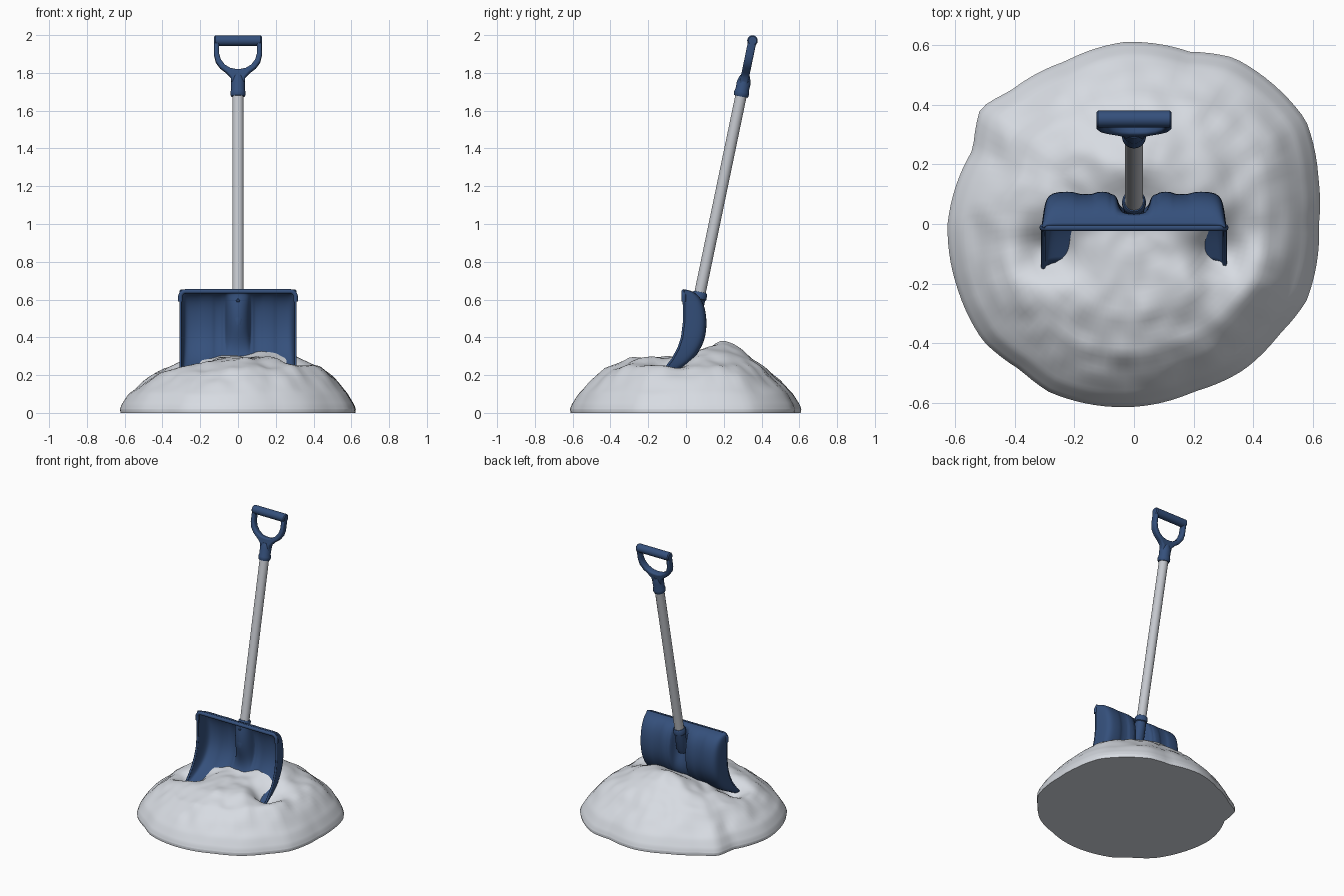
import bpy, bmesh, math
from mathutils import Matrix, Vector, noise

old = bpy.data.objects.get("Cube")
if old:
    bpy.data.objects.remove(old, do_unlink=True)


def material(name, rgb):
    m = bpy.data.materials.new(name)
    m.use_nodes = True
    m.diffuse_color = (*rgb, 1)
    m.node_tree.nodes["Principled BSDF"].inputs["Base Color"].default_value = (*rgb, 1)
    return m


BLUE = material("navy blue plastic", (0.035, 0.08, 0.2))
METAL = material("light grey metal", (0.56, 0.58, 0.62))
SNOW = material("snow white", (0.68, 0.71, 0.76))

# Shaft frame: local z runs up the leaning shaft
SLOPE, BASE_Y = 0.208, -0.058
LEAN = math.atan(SLOPE)
FRAME = Matrix.Translation((0, BASE_Y, 0)) @ Matrix.Rotation(-LEAN, 4, "X")


def along(z):
    return z / math.cos(LEAN)


def finish(obj, mat, angle=40):
    obj.data.materials.append(mat)
    bpy.ops.object.select_all(action="DESELECT")
    obj.select_set(True)
    bpy.context.view_layer.objects.active = obj
    if obj.type == "CURVE":
        bpy.ops.object.convert(target="MESH")
    bpy.ops.object.shade_smooth_by_angle(angle=math.radians(angle))
    return bpy.context.view_layer.objects.active


def add(name, data):
    obj = bpy.data.objects.new(name, data)
    bpy.context.collection.objects.link(obj)
    return obj


def mesh_object(name, bm):
    bmesh.ops.recalc_face_normals(bm, faces=bm.faces)
    me = bpy.data.meshes.new(name)
    bm.to_mesh(me)
    bm.free()
    return add(name, me)


def skin(bm, rows, closed=False):
    """Join equal rows of vertices with quads."""
    for a, b in zip(rows, rows[1:]):
        n = len(a)
        for i in range(n if closed else n - 1):
            j = (i + 1) % n
            bm.faces.new((a[i], a[j], b[j], b[i]))


def lathe(name, profile, mat, matrix, sides=28):
    """Turn (radius, height) points about local z and cap both ends."""
    bm = bmesh.new()
    rows = [[bm.verts.new((r * math.cos(k * math.tau / sides), r * math.sin(k * math.tau / sides), h))
             for k in range(sides)] for r, h in profile]
    skin(bm, rows, True)
    bm.faces.new(rows[0])
    bm.faces.new(rows[-1])
    obj = mesh_object(name, bm)
    obj.matrix_world = matrix
    return finish(obj, mat)


def smooth(a, b, v):
    t = min(1, max(0, (v - a) / (b - a)))
    return t * t * (3 - 2 * t)


# Shaft, upper collar and lower socket
lathe("shaft", [(0.03, along(0.5)), (0.03, along(1.72))], METAL, FRAME)
lathe("grip_collar", [(0.036, along(1.675)), (0.04, along(1.685)), (0.04, along(1.70)),
                      (0.036, along(1.71)), (0.037, along(1.75)), (0.026, along(1.785))], BLUE, FRAME)
lathe("blade_socket", [(0.025, along(0.46)), (0.035, along(0.49)), (0.035, along(0.6)),
                       (0.04, along(0.605)), (0.04, along(0.632)), (0.034, along(0.64))], BLUE, FRAME)

# Grip bar
BAR = FRAME @ Matrix.Translation((0, 0, along(1.971))) @ Matrix.Rotation(math.pi / 2, 4, "Y")
lathe("grip_bar", [(0.022, -0.126), (0.028, -0.12), (0.028, 0.12), (0.022, 0.126)], BLUE, BAR)

# Grip loop: outer outline with a D-shaped hole
outer = [(0.126, 1.975), (0.126, 1.89), (0.117, 1.855), (0.095, 1.825), (0.06, 1.798), (0.038, 1.775), (0.034, 1.74)]
inner = [(0.101, 1.955), (0.1, 1.9), (0.091, 1.87), (0.07, 1.842), (0.04, 1.824), (0.014, 1.819)]
loop = bpy.data.curves.new("grip_loop", "CURVE")
loop.dimensions = "2D"
loop.fill_mode = "BOTH"
for half in (outer, inner):
    pts = half + [(-x, z) for x, z in reversed(half)]
    s = loop.splines.new("POLY")
    s.points.add(len(pts) - 1)
    s.use_cyclic_u = True
    for p, (x, z) in zip(s.points, pts):
        p.co = (x, along(z), 0, 1)
loop.extrude = 0.012
loop.bevel_depth = 0.01
loop.bevel_resolution = 2
loop.offset = -0.01
grip = add("grip_loop", loop)
grip.matrix_world = FRAME @ Matrix.Rotation(math.pi / 2, 4, "X")
finish(grip, BLUE)

# Blade: side contour rows as (back y, back z, front y, front z)
contour = [(-0.005, 0.648, -0.012, 0.65), (0.03, 0.642, -0.012, 0.635), (0.062, 0.615, -0.012, 0.61),
           (0.088, 0.56, -0.01, 0.56), (0.098, 0.47, -0.01, 0.48), (0.087, 0.39, -0.02, 0.4),
           (0.058, 0.33, -0.04, 0.34), (0.02, 0.28, -0.07, 0.285), (-0.04, 0.235, -0.105, 0.24),
           (-0.14, 0.185, -0.15, 0.19)]
# Half section as (x, share of the way from back to front)
half = [(x, 0) for x in (0.012, 0.026, 0.038, 0.048, 0.056, 0.064, 0.08, 0.087, 0.126, 0.133, 0.19, 0.198, 0.25)]
half += [(0.278, 0.06), (0.292, 0.22), (0.299, 0.55), (0.305, 1)]
section = [(-x, f) for x, f in reversed(half)] + [(0, 0)] + half


def blade_point(x, f, row):
    by, bz, fy, fz = row
    ax = abs(x)
    y = by
    if 0.085 < ax < 0.128 or ax > 0.195:          # pressed ribs
        y += 0.009 * smooth(0.64, 0.6, bz) * (1 - f)
    if ax < 0.06:                                 # socket channel
        reach = by - (BASE_Y + SLOPE * bz - 0.042)
        y -= max(0, min(reach, 0.088 * smooth(0.27, 0.5, bz))) * math.sqrt(1 - (ax / 0.06) ** 2)
    return Vector((x, y + (fy - y) * f, bz + (fz - bz) * f))


bm = bmesh.new()
skin(bm, [[bm.verts.new(blade_point(x, f, row)) for x, f in section] for row in contour])
blade = mesh_object("blade", bm)
sub = blade.modifiers.new("smooth", "SUBSURF")
sub.levels = sub.render_levels = 2
wall = blade.modifiers.new("thickness", "SOLIDIFY")
wall.thickness = 0.01
wall.offset = 0
finish(blade, BLUE, 50)


def tube(name, points, radius):
    c = bpy.data.curves.new(name, "CURVE")
    c.dimensions = "3D"
    s = c.splines.new("POLY")
    s.points.add(len(points) - 1)
    for p, co in zip(s.points, points):
        p.co = (*co, 1)
    c.bevel_depth = radius
    c.bevel_resolution = 3
    c.use_fill_caps = True
    return finish(add(name, c), BLUE, 50)


# Rolled edges: thick top lip with round corners, thin side edges
corner = [(0.277 + 0.028 * math.cos(a), -0.012, 0.615 + 0.028 * math.sin(a))
          for a in (k * math.pi / 12 for k in range(7))]
lip = [(0.305, -0.012, 0.59)] + corner
tube("blade_lip", lip + [(-x, y, z) for x, y, z in reversed(lip)], 0.012)
for side, label in ((1, "left"), (-1, "right")):
    tube(label + "_blade_edge", [(side * 0.304, fy, fz) for _, _, fy, fz in contour[2:]], 0.007)

# Screw head on the socket channel
screw = Matrix.Translation((0, 0.022, 0.595)) @ Matrix.Rotation(math.pi / 2, 4, "X")
lathe("socket_screw", [(0.01, -0.012), (0.01, 0.004), (0.006, 0.008)], BLUE, screw, 12)

# Snow mound: outline as (degrees, radius), height as (share of radius, z)
rim = [(0, 0.62), (14, 0.637), (31, 0.673), (43, 0.663), (59, 0.65), (72, 0.607), (93, 0.611), (113, 0.592),
       (133, 0.609), (143, 0.645), (155, 0.595), (180, 0.625), (200, 0.63), (218, 0.64), (232, 0.62),
       (243, 0.631), (274, 0.61), (290, 0.597), (307, 0.612), (323, 0.612), (336, 0.633), (360, 0.62)]
slope = [(0, 0.285), (0.3, 0.295), (0.5, 0.28), (0.7, 0.23), (0.82, 0.168), (0.93, 0.1), (0.985, 0.045), (1, 0.02)]


def lookup(table, v):
    for (a, p), (b, q) in zip(table, table[1:]):
        if v <= b:
            return p + (q - p) * (v - a) / (b - a)
    return table[-1][1]


def hump(x, y, cx, cy, sx, sy):
    return math.exp(-((x - cx) / sx) ** 2 - ((y - cy) / sy) ** 2)


def snow_point(t, deg):
    r = t * lookup(rim, deg)
    x, y = r * math.cos(math.radians(deg)), r * math.sin(math.radians(deg))
    z = lookup(slope, t) + 0.04 * x * smooth(1, 0.7, t)
    z += 0.08 * hump(x, y, 0.03, 0.2, 0.2, 0.14)
    z -= 0.1 * (hump(x, y, 0.28, -0.09, 0.09, 0.09) + hump(x, y, -0.28, -0.09, 0.09, 0.09))
    lumps = noise.noise(Vector((x, y, z)) * 6) + 0.5 * noise.noise(Vector((x, y, 3)) * 14)
    z += 0.02 * lumps * smooth(1, 0.8, t)
    return x, y, max(z, 0.012)


STEPS, RINGS = 120, 36
angles = [k * 360 / STEPS for k in range(STEPS)]
bm = bmesh.new()
rows = [[bm.verts.new(snow_point(math.sin(k / RINGS * math.pi / 2), a)) for a in angles] for k in range(1, RINGS + 1)]
rows.append([bm.verts.new((v.co.x * 0.995, v.co.y * 0.995, 0)) for v in rows[-1]])
skin(bm, rows, True)
peak = bm.verts.new(snow_point(0, 0))
for i in range(STEPS):
    bm.faces.new((peak, rows[0][i], rows[0][(i + 1) % STEPS]))
bm.faces.new(rows[-1])
finish(mesh_object("snow_mound", bm), SNOW, 60)
